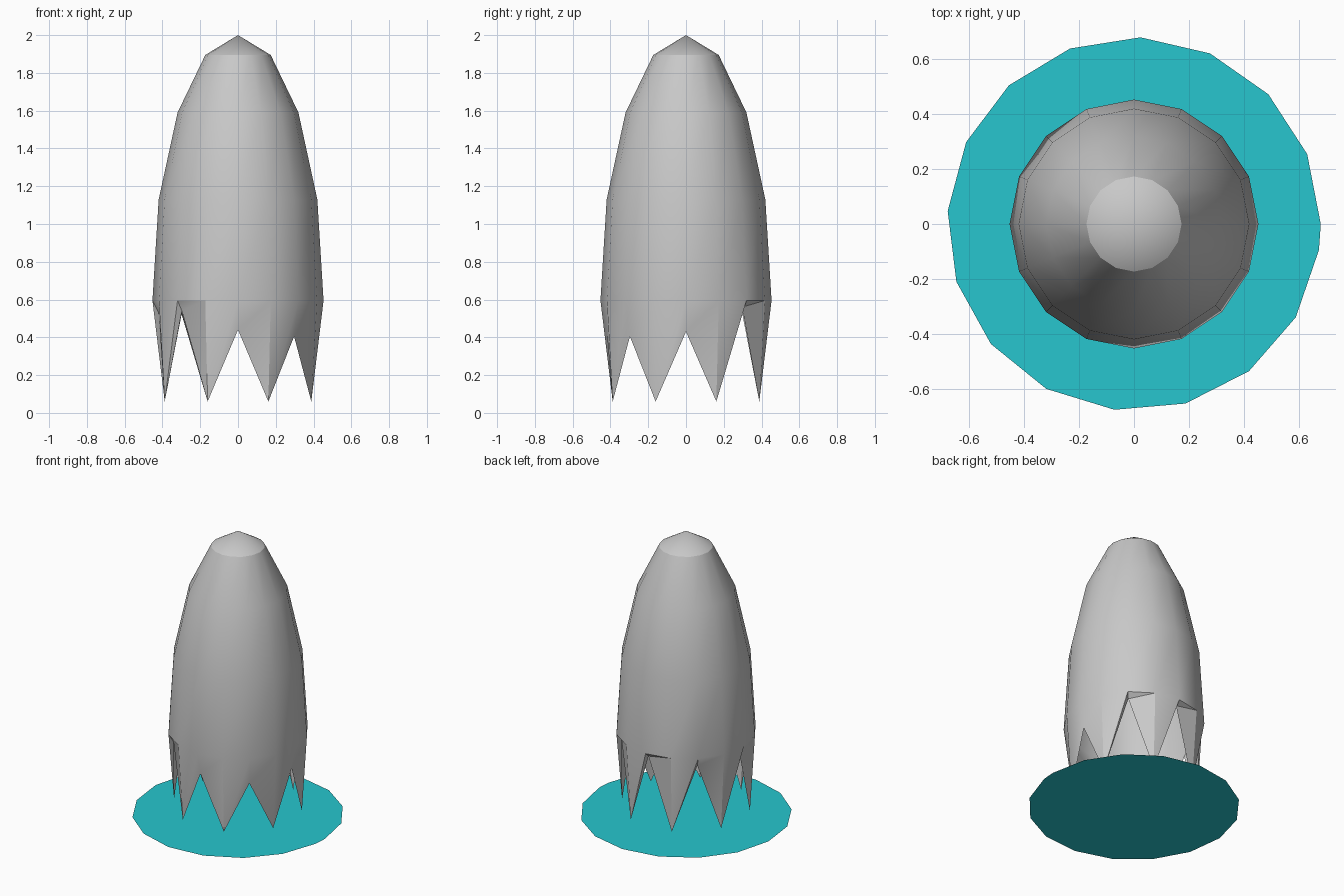
import bpy, bmesh, math

if "Cube" in bpy.data.objects:
    bpy.data.objects.remove(bpy.data.objects["Cube"], do_unlink=True)

SIDES = 16
STEP = math.tau / SIDES


def material(name, rgb):
    mat = bpy.data.materials.new(name)
    mat.use_nodes = True
    color = (*rgb, 1.0)
    mat.diffuse_color = color
    bsdf = mat.node_tree.nodes["Principled BSDF"]
    bsdf.inputs["Base Color"].default_value = color
    bsdf.inputs["Roughness"].default_value = 0.8
    return mat


def polar(bm, radius, angle, z):
    return bm.verts.new((radius * math.cos(angle), radius * math.sin(angle), z))


def ring(bm, radius, z):
    return [polar(bm, radius, i * STEP, z) for i in range(SIDES)]


def finish(bm, name, mat, smooth):
    mesh = bpy.data.meshes.new(name)
    bm.to_mesh(mesh)
    bm.free()
    mesh.materials.append(mat)
    obj = bpy.data.objects.new(name, mesh)
    bpy.context.collection.objects.link(obj)
    if smooth:
        bpy.ops.object.select_all(action="DESELECT")
        obj.select_set(True)
        bpy.context.view_layer.objects.active = obj
        bpy.ops.object.shade_smooth_by_angle(angle=math.radians(30))
    return obj


grey = material("light grey", (0.58, 0.58, 0.58))
teal = material("teal", (0.02, 0.565, 0.62))

# Hollow tapering shell, open at the bottom
bm = bmesh.new()
rings = [ring(bm, r, z) for r, z in
         ((0.453, 0.595), (0.42, 1.13), (0.32, 1.59), (0.173, 1.895))]
for low, high in zip(rings, rings[1:]):
    for i in range(SIDES):
        j = (i + 1) % SIDES
        bm.faces.new((low[i], low[j], high[j], high[i]))

# Jagged hem: eight points with notches of uneven height between them
TIP_Z = 0.06
NOTCH_Z = (0.43, 0.56, 0.565, 0.53, 0.53, 0.54, 0.44, 0.405)
hem = [polar(bm, 0.42, i * STEP, TIP_Z if i % 2 else NOTCH_Z[i // 2])
       for i in range(SIDES)]
top = rings[0]
for i in range(SIDES):
    j = (i + 1) % SIDES
    bm.faces.new((top[i], hem[i], top[j]))
    bm.faces.new((hem[i], hem[j], top[j]))
finish(bm, "shell", grey, True)

# Shallow cone closing the top
bm = bmesh.new()
base = ring(bm, 0.173, 1.895)
apex = bm.verts.new((0, 0, 2.0))
for i in range(SIDES):
    bm.faces.new((base[i], base[(i + 1) % SIDES], apex))
finish(bm, "nose_cap", grey, True)

# Flat ground disc, 22 degree steps with one short closing side
bm = bmesh.new()
bm.faces.new([polar(bm, 0.68, math.radians(22 * i), 0) for i in range(17)])
finish(bm, "base_disc", teal, False)
